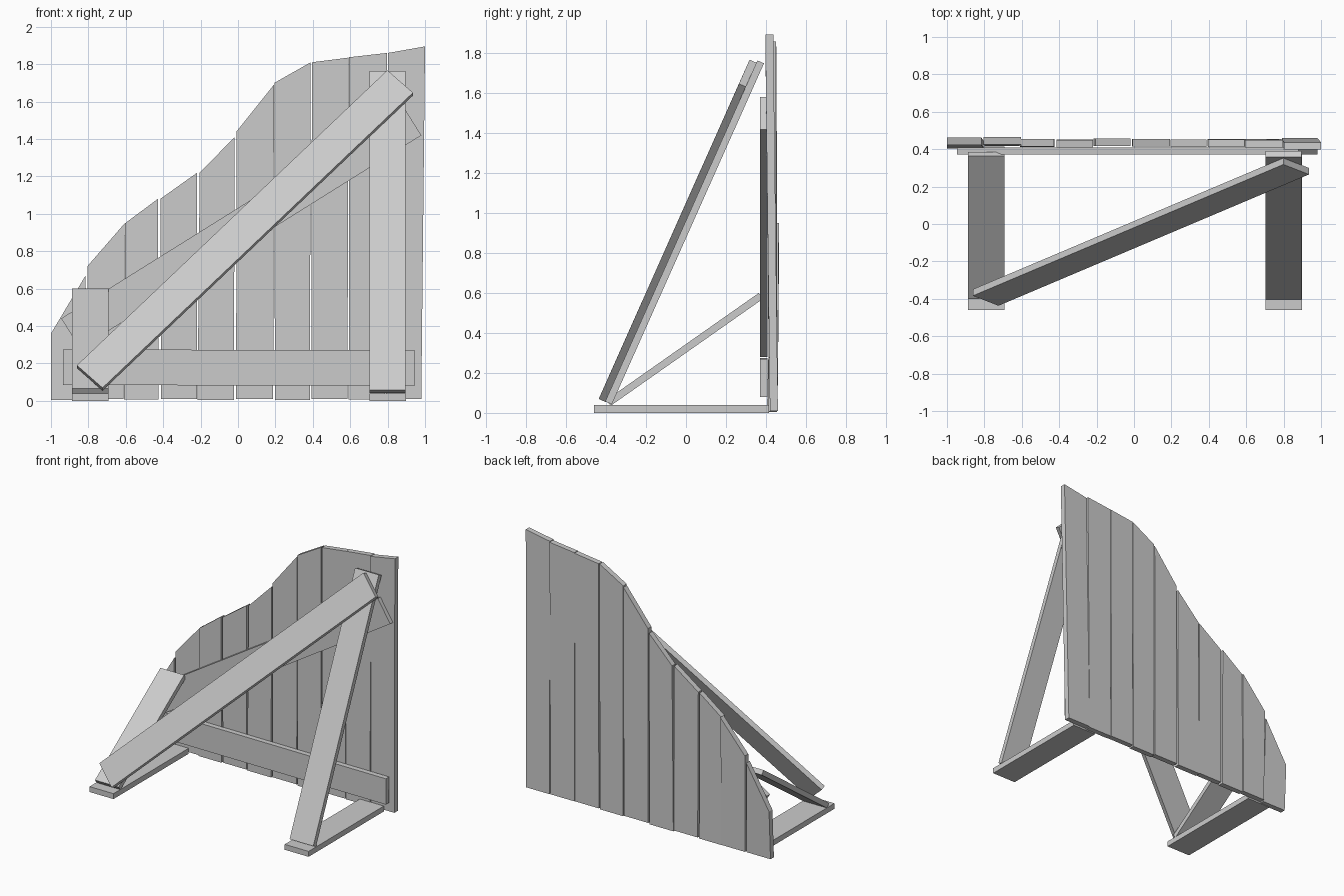
import bpy
from mathutils import Vector


def mesh_object(name, verts):
    # box topology: first four points form one face, last four the opposite one
    faces = [(3, 2, 1, 0), (4, 5, 6, 7)] + [(i, (i + 1) % 4, (i + 1) % 4 + 4, i + 4) for i in range(4)]
    me = bpy.data.meshes.new(name)
    me.from_pydata([tuple(v) for v in verts], [], faces)
    import bmesh
    bm = bmesh.new()
    bm.from_mesh(me)
    bmesh.ops.recalc_face_normals(bm, faces=bm.faces)
    bm.to_mesh(me)
    bm.free()
    ob = bpy.data.objects.new(name, me)
    bpy.context.collection.objects.link(ob)
    return ob


def board(name, start, end, side, width, thick):
    # straight board from start to end; side is the rough width direction
    a, b = Vector(start), Vector(end)
    d = (b - a).normalized()
    s = Vector(side)
    s = (s - d * s.dot(d)).normalized()
    n = d.cross(s) * thick / 2
    s = s * width / 2
    ring = [s + n, s - n, -s - n, -s + n]
    return mesh_object(name, [a + r for r in ring] + [b + r for r in ring])


def plank(name, bl, br, tl, zl, tr, zr, y_bot, y_top, z_bot, thick=0.04):
    # upright plank with a sloping sawn top
    pts = [(bl, y_bot, z_bot), (br, y_bot, z_bot), (tr, y_top, zr), (tl, y_top, zl)]
    return mesh_object(name, [Vector(p) for p in pts] +
                       [Vector(p) + Vector((0, thick, 0)) for p in pts])


# wall planks: bottom x pair, top left x z, top right x z, front y bottom/top, bottom z
planks = [
    (-1.00, -0.805, -1.00, 0.36, -0.815, 0.67, 0.405, 0.422, 0.004),
    (-0.80, -0.612, -0.805, 0.72, -0.605, 0.95, 0.418, 0.425, 0.010),
    (-0.61, -0.425, -0.603, 0.95, -0.428, 1.08, 0.413, 0.415, 0.006),
    (-0.412, -0.218, -0.415, 1.08, -0.218, 1.22, 0.413, 0.410, 0.010),
    (-0.216, -0.022, -0.205, 1.22, -0.018, 1.41, 0.416, 0.416, 0.004),
    (-0.01, 0.188, -0.008, 1.44, 0.192, 1.69, 0.414, 0.414, 0.010),
    (0.197, 0.385, 0.195, 1.70, 0.388, 1.81, 0.412, 0.412, 0.004),
    (0.392, 0.585, 0.395, 1.81, 0.591, 1.835, 0.415, 0.413, 0.010),
    (0.592, 0.785, 0.594, 1.837, 0.797, 1.86, 0.414, 0.410, 0.008),
    (0.79, 0.98, 0.802, 1.86, 1.00, 1.895, 0.42, 0.397, 0.010),
]
for i, p in enumerate(planks):
    plank(f"wall_plank_{i + 1}", *p)

# rails across the front of the planks
board("lower_rail", (-0.935, 0.39, 0.18), (0.945, 0.39, 0.175), (0, 0, 1), 0.19, 0.038)
board("diagonal_rail", (-0.895, 0.39, 0.36), (0.93, 0.39, 1.50), (0, 0, 1), 0.19, 0.038)

# feet on the ground and sloping braces
for side, x, top_z in (("left", -0.79, 0.585), ("right", 0.80, 1.757)):
    board(side + "_foot", (x, -0.46, 0.02), (x, 0.415, 0.02), (1, 0, 0), 0.195, 0.04)
    board(side + "_brace", (x, -0.388, 0.05), (x, 0.374, top_z), (1, 0, 0), 0.193, 0.036)

# long board laid across the front of the right brace plane
board("front_cross_board", (-0.793, -0.393, 0.122), (0.867, 0.309, 1.70), (0, 0.406, 0.914), 0.19, 0.038)
